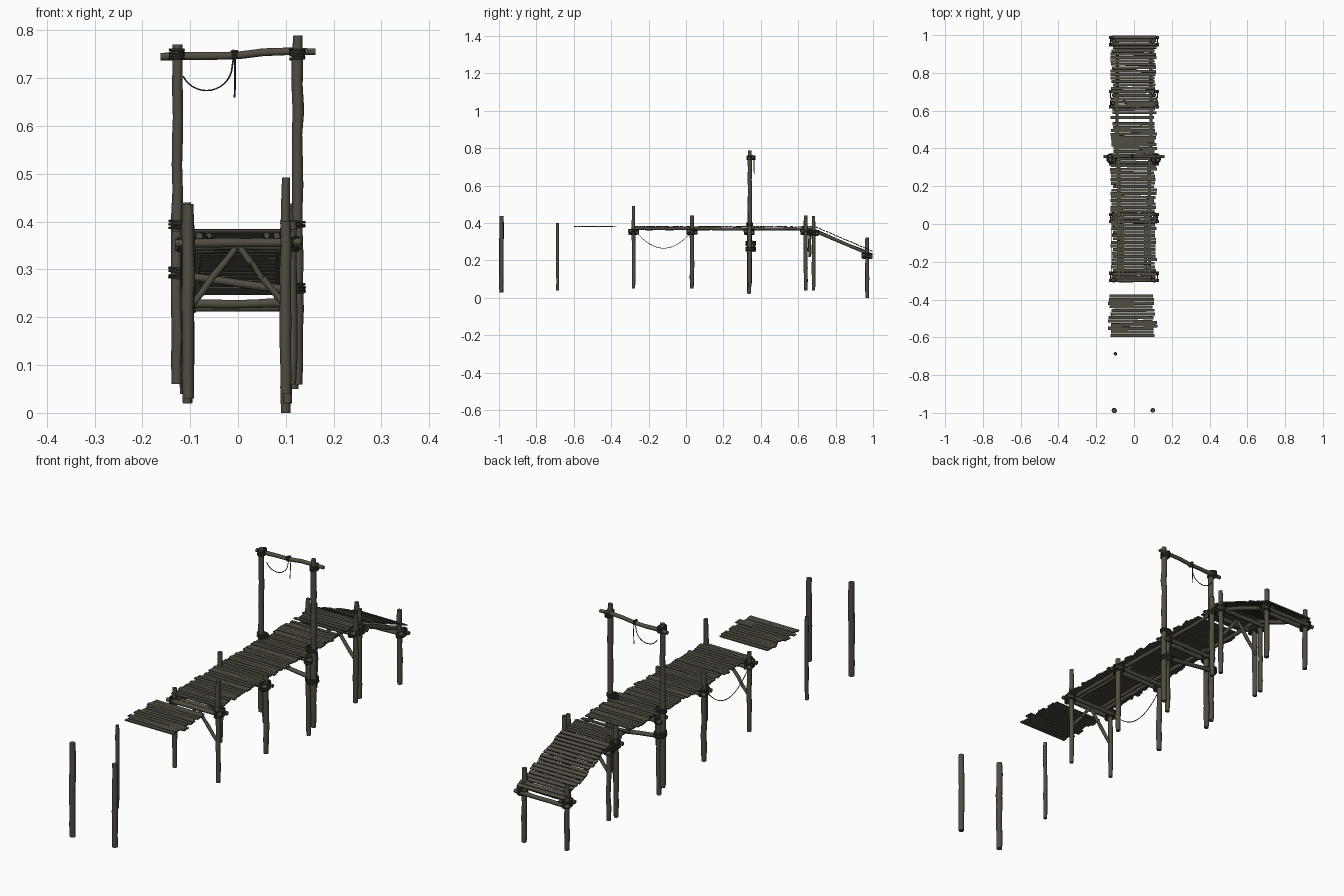
import bpy, bmesh, math, random
from mathutils import Vector, Matrix

if "Cube" in bpy.data.objects:
    bpy.data.objects.remove(bpy.data.objects["Cube"])

random.seed(7)


def material(name, rgb):
    m = bpy.data.materials.new(name)
    m.diffuse_color = (*rgb, 1)
    m.use_nodes = True
    m.node_tree.nodes["Principled BSDF"].inputs["Base Color"].default_value = m.diffuse_color
    return m


WOOD = material("weathered wood", (0.083, 0.074, 0.055))
ROPE = material("dark rope", (0.050, 0.044, 0.033))


def finish(name, bm, mat):
    bmesh.ops.recalc_face_normals(bm, faces=bm.faces)
    me = bpy.data.meshes.new(name)
    bm.to_mesh(me)
    bm.free()
    me.materials.append(mat)
    ob = bpy.data.objects.new(name, me)
    bpy.context.collection.objects.link(ob)
    return ob


def add_tube(bm, pts, r, sides=10, wobble=0.0, closed=False):
    """Sweep a round section along a path, with optional uneven radius."""
    pts = [Vector(p) for p in pts]
    n = len(pts)
    rings = []
    for i, p in enumerate(pts):
        a = pts[(i - 1) % n] if closed or i else p
        b = pts[(i + 1) % n] if closed or i < n - 1 else p
        t = (b - a).normalized()
        ref = Vector((0, 0, 1)) if abs(t.z) < 0.8 else Vector((0, 1, 0))
        if closed:
            ref = Vector((0.02, 0.01, 1))
        u = t.cross(ref).normalized()
        v = t.cross(u)
        rr = r * (1 + random.uniform(-wobble, wobble))
        rings.append([bm.verts.new(p + rr * (u * math.cos(k * math.tau / sides)
                                             + v * math.sin(k * math.tau / sides)))
                      for k in range(sides)])
    for i in range(n if closed else n - 1):
        A, B = rings[i], rings[(i + 1) % n]
        for k in range(sides):
            j = (k + 1) % sides
            bm.faces.new((A[k], A[j], B[j], B[k]))
    if not closed:
        bm.faces.new(rings[0])
        bm.faces.new(rings[-1])


def log(name, p0, p1, r, bend=0.0015):
    """A slightly crooked round pole with worn ends."""
    p0, p1 = Vector(p0), Vector(p1)
    d = (p1 - p0).normalized()
    n = max(4, int((p1 - p0).length / 0.05))
    pts = []
    for i in range(n + 1):
        p = p0.lerp(p1, i / n)
        if 0 < i < n:
            p += Vector([random.uniform(-bend, bend) for _ in range(3)])
        pts.append(p)
    bm = bmesh.new()
    add_tube(bm, pts, r, 10, 0.07)
    bm.verts.ensure_lookup_table()
    for v in list(bm.verts)[:10]:
        v.co += (p0 - v.co) * 0.12
    for v in list(bm.verts)[-10:]:
        v.co += (p1 - v.co) * 0.12
    return finish(name, bm, WOOD)


def rope(name, pts, r=0.0017):
    bm = bmesh.new()
    add_tube(bm, pts, r, 6)
    finish(name, bm, ROPE)


def lashing(name, c, rx, ry, turns=4, step=0.006):
    """Stacked rope turns wrapped round a post joint."""
    bm = bmesh.new()
    for k in range(turns):
        z = c[2] + (k - (turns - 1) / 2) * step
        tilt = random.uniform(-0.15, 0.15)
        add_tube(bm, [(c[0] + rx * math.cos(a), c[1] + ry * math.sin(a),
                       z + tilt * rx * math.cos(a))
                      for a in [i * math.tau / 14 for i in range(14)]],
                 0.0032, 6, 0.1, True)
    finish(name, bm, ROPE)


def deck(name, y0, y1, zf, x0=-0.116, x1=0.114, pitch=0.0185):
    """A run of uneven cross planks following the height function zf(y)."""
    bm = bmesh.new()
    n = max(1, round((y1 - y0) / pitch))
    w = (y1 - y0) / n
    for i in range(n):
        yc = y0 + (i + 0.5) * w
        a = x0 + random.uniform(-0.010, 0.008)
        b = x1 + random.uniform(-0.008, 0.008)
        slope = math.atan2(zf(yc + 0.01) - zf(yc - 0.01), 0.02)
        hw = w / 2 - random.uniform(0.0003, 0.0016)
        lift = random.uniform(-0.0008, 0.0008)
        turn = random.uniform(-0.012, 0.012) if 0 < i < n - 1 else 0
        vs = bmesh.ops.create_cube(bm, size=1)["verts"]
        for v in vs:
            v.co.x *= (b - a)
            v.co.y *= 2 * hw * random.uniform(0.92, 1.0)
            v.co.z *= 0.005
        bmesh.ops.transform(bm, verts=vs, matrix=Matrix.Translation(
            ((a + b) / 2, yc, zf(yc) + lift)) @ Matrix.Rotation(slope, 4, 'X')
            @ Matrix.Rotation(turn, 4, 'Z'))
    finish(name, bm, WOOD)


# Posts: name, x, y, bottom, top, radius
posts = [
    ("front_left_post", -0.104, -0.987, 0.03, 0.437, 0.013),
    ("front_right_post", 0.100, -0.987, 0.04, 0.400, 0.012),
    ("thin_stray_post", -0.100, -0.687, 0.04, 0.400, 0.0085),
    ("landing_left_post", -0.108, -0.280, 0.06, 0.405, 0.010),
    ("landing_right_post", 0.101, -0.280, 0.05, 0.492, 0.010),
    ("second_left_post", -0.108, 0.032, 0.05, 0.440, 0.011),
    ("second_right_post", 0.112, 0.032, 0.06, 0.400, 0.011),
    ("gantry_left_support", -0.106, 0.337, 0.02, 0.385, 0.011),
    ("gantry_right_support", 0.104, 0.337, 0.02, 0.385, 0.011),
    ("gantry_left_pole", -0.128, 0.341, 0.06, 0.770, 0.0115),
    ("gantry_right_pole", 0.124, 0.341, 0.06, 0.789, 0.0115),
    ("bend_left_post_a", -0.112, 0.640, 0.04, 0.440, 0.011),
    ("bend_right_post_a", 0.117, 0.640, 0.05, 0.425, 0.011),
    ("bend_left_post_b", -0.106, 0.682, 0.04, 0.405, 0.010),
    ("bend_right_post_b", 0.106, 0.682, 0.05, 0.438, 0.010),
    ("ramp_end_left_post", -0.105, 0.968, 0.02, 0.300, 0.011),
    ("ramp_end_right_post", 0.100, 0.968, 0.00, 0.322, 0.011),
]
for name, x, y, z0, z1, r in posts:
    log(name, (x, y, z0), (x + random.uniform(-.002, .002), y, z1), r)

# Cross beams either side of each post pair, with lashed joints
for tag, y, z in (("landing", -0.28, 0.355), ("second", 0.032, 0.355),
                  ("gantry", 0.338, 0.355), ("bend_a", 0.64, 0.355),
                  ("bend_b", 0.682, 0.350), ("ramp_end", 0.968, 0.227)):
    for s, side in ((-1, "front"), (1, "back")):
        if tag.startswith("bend") and (s > 0) != (tag == "bend_b"):
            continue
        dz = -0.008 if s > 0 else 0
        log(f"{tag}_{side}_beam", (-0.132, y + s * 0.019, z + dz),
            (0.132, y + s * 0.019, z + dz + 0.003), 0.0095)
    for s, side in ((-1, "left"), (1, "right")):
        lashing(f"{tag}_{side}_lashing", (s * 0.108, y, z - 0.002), 0.017, 0.027, 5)

# Diagonal braces under the landing and the bend
for tag, y in (("landing", -0.28), ("bend", 0.661)):
    for s, side in ((-1, "left"), (1, "right")):
        log(f"{tag}_{side}_brace", (s * 0.004, y, 0.345), (s * 0.100, y, 0.222), 0.0075)

# Long stringers under the deck and the sloping ramp
for s, side in ((-1, "left"), (1, "right")):
    log(f"{side}_stringer_near", (s * 0.081, -0.292, 0.370), (s * 0.081, 0.37, 0.370), 0.0085)
    log(f"{side}_stringer_far", (s * 0.090, 0.30, 0.369), (s * 0.090, 0.69, 0.369), 0.0085)
    log(f"{side}_stringer_inner", (s * 0.060, -0.286, 0.371), (s * 0.060, 0.06, 0.371), 0.007)
    log(f"{side}_ramp_stringer", (s * 0.088, 0.672, 0.366), (s * 0.088, 0.992, 0.230), 0.0095)

# Plank decks: stray piece, main walk with a gap, and ramp
flat = lambda y: 0.381
ramp = lambda y: 0.381 - max(0, y - 0.69) * 0.43
deck("stray_deck", -0.600, -0.372, flat, -0.128, 0.104)
deck("stray_deck_long_planks", -0.548, -0.512, lambda y: 0.3815, 0.05, 0.122)
deck("main_deck", -0.292, 0.540, flat)
deck("loose_plank", 0.556, 0.572, flat)
deck("bend_deck", 0.580, 0.690, flat)
deck("ramp_deck", 0.692, 0.998, ramp)

# Gantry crossbar, tilted tie and their lashings
log("gantry_crossbar", (-0.162, 0.358, 0.745), (0.162, 0.358, 0.755), 0.0088, 0.003)
log("gantry_tilted_tie", (-0.135, 0.361, 0.290), (0.130, 0.361, 0.252), 0.009)
for s, side, x in ((-1, "left", -0.128), (1, "right", 0.124)):
    lashing(f"{side}_crossbar_lashing", (x, 0.348, 0.750), 0.014, 0.022, 4)
    lashing(f"{side}_upper_pole_lashing", (x - s * 0.009, 0.340, 0.394), 0.024, 0.016, 3)
    lashing(f"{side}_lower_pole_lashing", (x - s * 0.009, 0.346, 0.291 - (s > 0) * 0.03),
            0.024, 0.026, 4)


# Hanging ropes
def sag(a, b, drop, n=16):
    a, b = Vector(a), Vector(b)
    return [a.lerp(b, t / n) - Vector((0, 0, drop * 4 * (t / n) * (1 - t / n)))
            for t in range(n + 1)]


rope("side_rope", sag((-0.118, -0.268, 0.355), (-0.118, 0.028, 0.352), 0.088))
arc = [(-0.066 - 0.054 * math.cos(a), 0.360, 0.727 - 0.053 * math.sin(a))
       for a in [0.45 + i * (math.pi - 0.5) / 14 for i in range(15)]]
rope("gantry_slack_rope", arc + [(-0.009, 0.364, 0.745)])
rope("gantry_hanging_rope", [(-0.007, 0.368, 0.757), (-0.006, 0.368, 0.71),
                             (-0.007, 0.368, 0.66)], 0.002)
lashing("gantry_rope_knot", (-0.007, 0.358, 0.75), 0.005, 0.010, 3)

# Smooth the round poles, keep plank edges sharp
for ob in bpy.context.collection.objects:
    ob.select_set(True)
    bpy.context.view_layer.objects.active = ob
bpy.ops.object.shade_smooth_by_angle(angle=math.radians(40))
